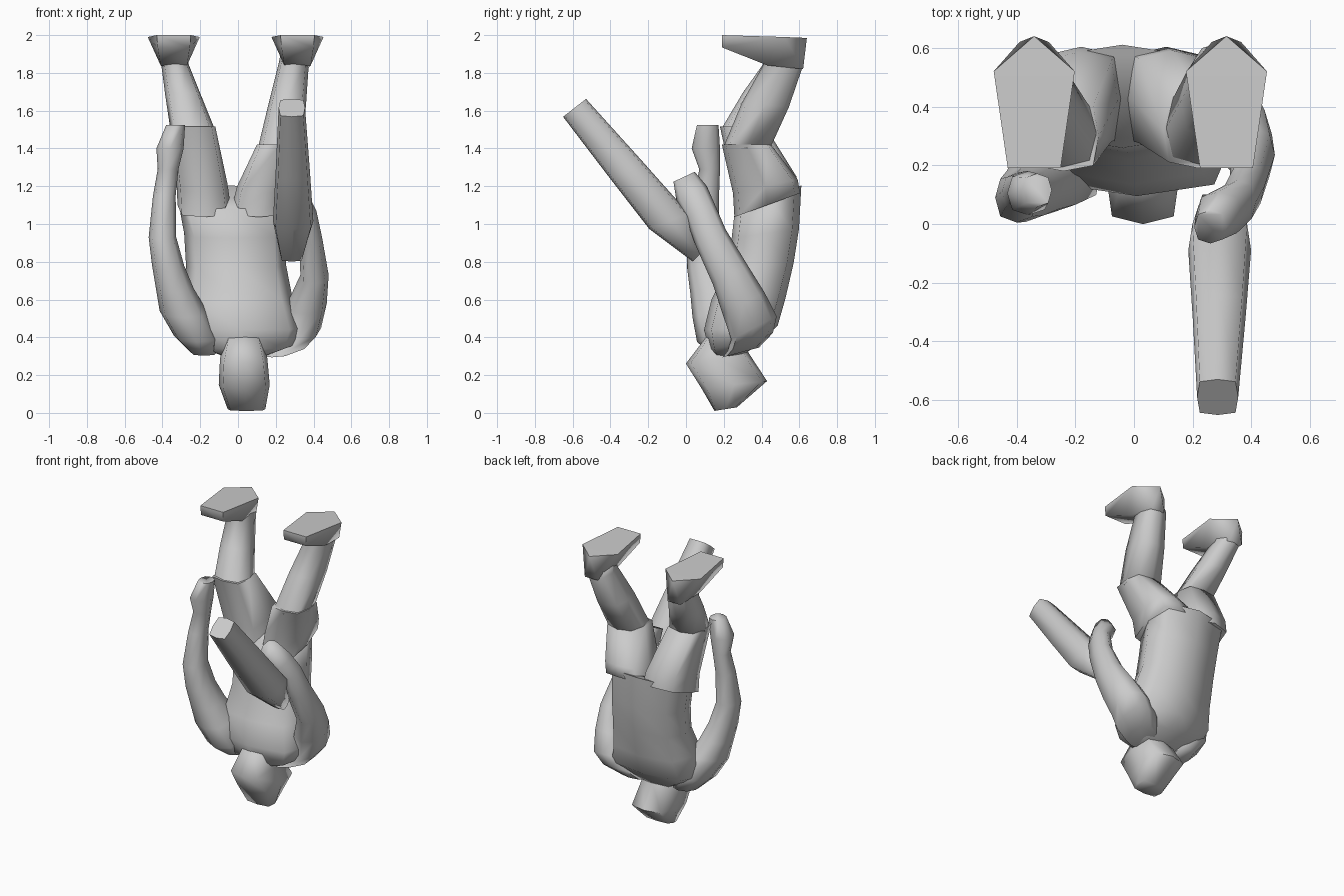
import bpy, bmesh
from math import cos, sin, pi, radians


def finish(name, bm):
    bmesh.ops.recalc_face_normals(bm, faces=bm.faces)
    me = bpy.data.meshes.new(name)
    bm.to_mesh(me)
    bm.free()
    for p in me.polygons:
        p.use_smooth = True
    me.set_sharp_from_angle(angle=radians(80))
    ob = bpy.data.objects.new(name, me)
    bpy.context.collection.objects.link(ob)
    return ob


def loft(name, rings, n=8, power=0.65):
    """Rings: (x, y, z, half width, half depth, tilt about x in degrees)."""
    bm = bmesh.new()
    loops = []
    for x, y, z, hw, hd, tilt in rings:
        t = radians(tilt)
        loop = []
        for i in range(n):
            c, s = cos(2 * pi * i / n), sin(2 * pi * i / n)
            u = hw * (abs(c) ** power if c > 0 else -abs(c) ** power)
            v = hd * (abs(s) ** power if s > 0 else -abs(s) ** power)
            loop.append(bm.verts.new((x + u, y + v * cos(t), z + v * sin(t))))
        loops.append(loop)
    for a, b in zip(loops, loops[1:]):
        for i in range(n):
            j = (i + 1) % n
            bm.faces.new((a[i], a[j], b[j], b[i]))
    bm.faces.new(loops[0])
    bm.faces.new(loops[-1])
    return finish(name, bm)


def foot(name, cx):
    # half outline: (half width, y, z); sole is at the top
    half = [(0, .64, 1.985), (.138, .52, 1.99), (.09, .19, 2.0),
            (.085, .19, 1.935), (.07, .43, 1.84), (.05, .62, 1.82)]
    bm = bmesh.new()
    for w, y, z in half:
        for s in ((1, -1) if w else (1,)):
            bm.verts.new((cx + s * w, y, z))
    bmesh.ops.convex_hull(bm, input=bm.verts)
    return finish(name, bm)


# Torso, hips at the top and shoulders at the bottom
loft("torso", [(-.04, .435, 1.14, .28, .187, 20), (-.02, .42, .95, .265, .18, 8),
               (-.01, .395, .78, .265, .175, 4), (0, .33, .60, .29, .195, 0),
               (.01, .29, .45, .33, .195, 3), (.04, .26, .36, .26, .14, 10),
               (.03, .23, .30, .11, .08, 5)])

# Head, crown down
loft("head", [(.03, .21, .42, .09, .09, 0), (.03, .165, .29, .125, .168, 10),
              (.033, .255, .15, .135, .175, 6), (.045, .21, .02, .1, .06, 9)],
     power=.5)

# Legs
loft("right_thigh", [(-.18, .43, 1.10, .14, .185, 20), (-.19, .42, 1.21, .135, .17, 14),
                     (-.24, .30, 1.515, .12, .12, 0)], power=.5)
loft("left_thigh", [(.11, .43, 1.10, .14, .185, 20), (.13, .42, 1.20, .135, .175, 12),
                    (.22, .32, 1.42, .12, .13, 0)], power=.5)
loft("right_shin", [(-.24, .30, 1.50, .118, .115, 0), (-.29, .41, 1.68, .095, .11, -8),
                    (-.335, .52, 1.85, .072, .1, -8), (-.34, .50, 1.92, .08, .1, 0)])
loft("left_shin", [(.22, .32, 1.40, .115, .125, 0), (.26, .42, 1.63, .1, .125, -5),
                   (.295, .52, 1.85, .08, .1, -8), (.31, .50, 1.92, .08, .1, 0)])
foot("right_foot", -.34)
foot("left_foot", .315)

# Straight arm with hand
loft("right_arm", [(-.18, .25, .32, .07, .10, 10), (-.22, .225, .41, .12, .17, 12),
                   (-.29, .17, .54, .125, .14, 15), (-.335, .135, .66, .10, .115, 12),
                   (-.37, .105, .78, .085, .10, 10), (-.40, .09, .93, .073, .085, 5),
                   (-.39, .11, 1.15, .06, .065, 0), (-.37, .125, 1.29, .055, .055, 0),
                   (-.36, .105, 1.40, .072, .075, 0), (-.33, .115, 1.525, .05, .057, 0)],
     power=.8)

# Bent arm with gripping hand
loft("left_arm", [(.18, .29, .32, .09, .10, 15), (.26, .34, .375, .12, .13, 22),
                  (.325, .36, .45, .115, .135, 27), (.365, .305, .58, .105, .125, 28),
                  (.405, .235, .73, .075, .105, 27), (.385, .13, .93, .06, .09, 27),
                  (.355, .075, 1.07, .06, .085, 27), (.29, .03, 1.16, .08, .09, 27),
                  (.26, -.01, 1.25, .055, .062, 25)],
     power=.8)

# Club held forward
loft("club", [(.285, -.59, 1.615, .07, .077, 38), (.29, -.32, 1.29, .09, .095, 35),
              (.292, -.09, 1.015, .107, .112, 22), (.285, .07, .835, .06, .048, 45)],
     power=.4)
